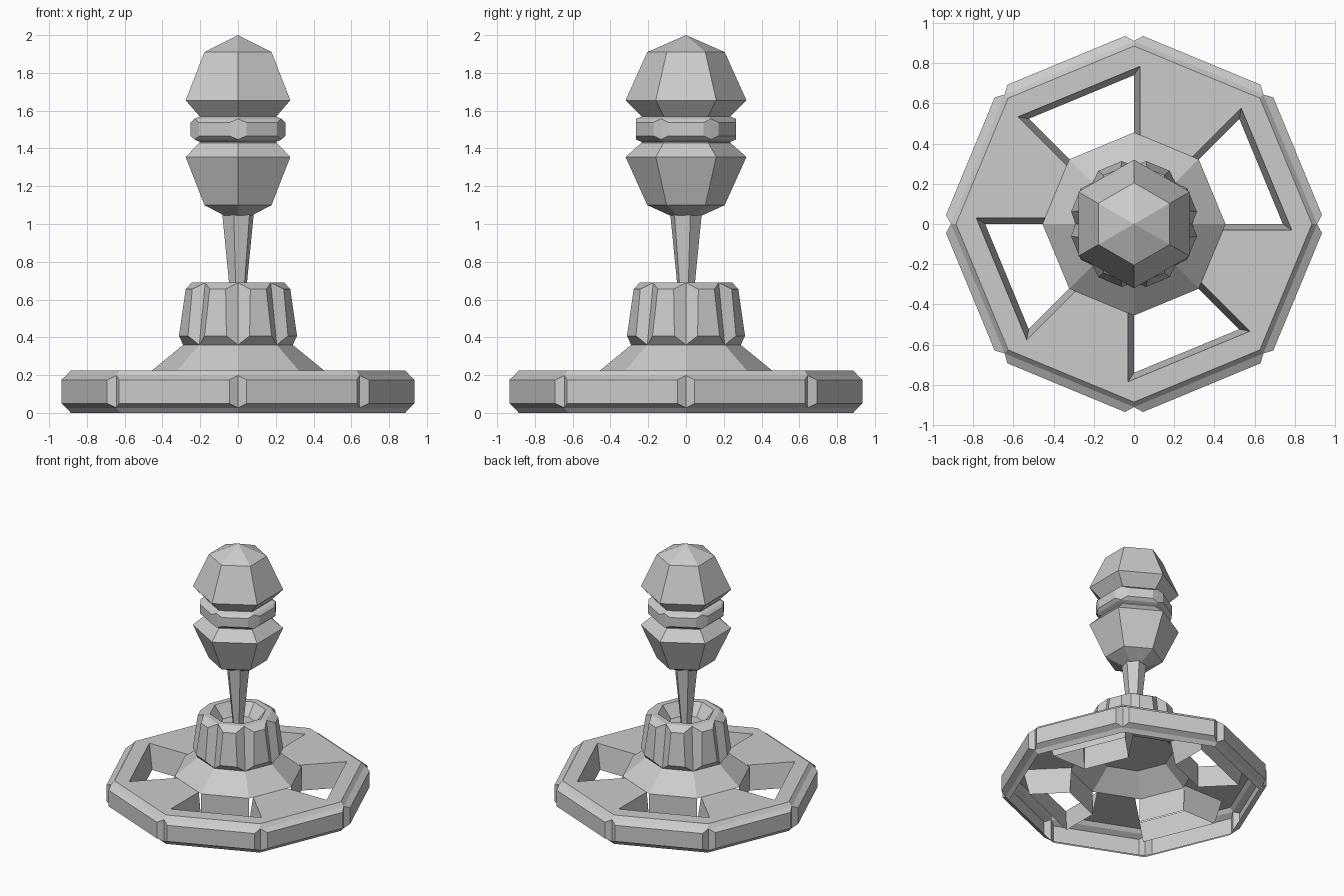
import bpy, bmesh
from math import sin, cos, pi, radians
from mathutils import Vector

cube = bpy.data.objects.get("Cube")
if cube:
    bpy.data.objects.remove(cube)

grey = bpy.data.materials.new("plain grey")
grey.use_nodes = True
colour = (0.6, 0.6, 0.6, 1)
grey.diffuse_color = colour
grey.node_tree.nodes["Principled BSDF"].inputs["Base Color"].default_value = colour


def polar(r, degrees, z):
    a = radians(degrees)
    return Vector((r * cos(a), r * sin(a), z))


def finish(name, bm):
    bmesh.ops.remove_doubles(bm, verts=bm.verts, dist=0.0005)
    bmesh.ops.recalc_face_normals(bm, faces=bm.faces)
    mesh = bpy.data.meshes.new(name)
    bm.to_mesh(mesh)
    bm.free()
    mesh.materials.append(grey)
    obj = bpy.data.objects.new(name, mesh)
    bpy.context.collection.objects.link(obj)
    return obj


def face(bm, points):
    return bm.faces.new([bm.verts.new(p) for p in points])


def raise_lobe(bm, quad, out, side, rise):
    """Replace one wall panel by a raised panel with sloping borders."""
    a, b, c, d = quad
    normal = (b - a).cross(d - a).normalized()
    along = (b - a).normalized()
    up = ((d + c) - (a + b)).normalized()
    push = normal * out
    inner = [a + along * side + up * rise, b - along * side + up * rise,
             c - along * side - up * rise, d + along * side - up * rise]
    inner = [p + push for p in inner]
    face(bm, inner)
    for i in range(4):
        j = (i + 1) % 4
        face(bm, [quad[i], quad[j], inner[j], inner[i]])


def loft(bm, sides, turn, rows, lobed=None, lobe=None, caps=(False, False)):
    """Stack polygon rings (radius, height), with raised panels on one band."""
    step = 360 / sides
    for level in range(len(rows) - 1):
        (r0, z0), (r1, z1) = rows[level], rows[level + 1]
        for k in range(sides):
            a0, a1 = turn + k * step, turn + (k + 1) * step
            quad = [polar(r0, a0, z0), polar(r0, a1, z0),
                    polar(r1, a1, z1), polar(r1, a0, z1)]
            if level == lobed:
                raise_lobe(bm, quad, *lobe)
            elif r1 == 0:
                face(bm, quad[:3])
            else:
                face(bm, quad)
    for wanted, (r, z) in zip(caps, (rows[0], rows[-1])):
        if wanted:
            face(bm, [polar(r, turn + k * step, z) for k in range(sides)])


# Octagonal base: panelled rim, and a top plate with four tapered openings
TOP, RIM, HUB, LOW = 0.225, 0.885, 0.455, 0.04
bm = bmesh.new()
loft(bm, 8, 0, [(RIM, 0), (0.91, 0.027), (0.91, 0.198), (RIM, TOP)],
     lobed=1, lobe=(0.04, 0.032, 0.023))
for k in range(4):
    a = 90 * k
    b = a + 45
    c = a + 90
    outer = [polar(0.785, a - 2.2, TOP), polar(0.785, b + 2.2, TOP)]
    inner = [polar(0.44, a - 4, TOP), polar(0.44, b + 4, TOP)]
    # strip of plate outside the opening, then the solid sector beside it
    face(bm, [polar(RIM, a, TOP), polar(RIM, b, TOP), outer[1], outer[0]])
    face(bm, [polar(RIM, b, TOP), polar(RIM, c, TOP), polar(0.785, c - 2.2, TOP),
              polar(0.44, c - 4, TOP), inner[1], outer[1]])
    # walls hanging from the opening
    low_out = [polar(0.74, a, LOW), polar(0.74, b, LOW)]
    low_in = [polar(HUB, a, LOW), polar(HUB, b, LOW)]
    face(bm, [outer[0], outer[1], low_out[1], low_out[0]])
    for i in range(2):
        face(bm, [outer[i], inner[i], low_in[i], low_out[i]])
    face(bm, [polar(HUB, a, TOP), polar(HUB, b, TOP), low_in[1], low_in[0]])
finish("base", bm)

# Conical skirt between base and collar
bm = bmesh.new()
loft(bm, 8, 0, [(HUB, TOP), (0.29, 0.36)])
finish("skirt", bm)

# Fluted collar with a recessed top
bm = bmesh.new()
loft(bm, 8, 0, [(0.29, 0.36), (0.245, 0.69), (0.2, 0.69), (0.13, 0.6)],
     lobed=0, lobe=(0.05, 0.048, 0.042), caps=(True, True))
finish("collar", bm)

# Tapered stem
bm = bmesh.new()
loft(bm, 6, 15, [(0.04, 0.6), (0.088, 1.07)], caps=(True, True))
finish("stem", bm)

# Faceted grip, symmetric halves around a narrow waist
bm = bmesh.new()
loft(bm, 6, 30, [(0.085, 1.045), (0.205, 1.1), (0.32, 1.355), (0.235, 1.43),
                 (0.235, 1.57), (0.32, 1.655), (0.205, 1.91), (0, 2.0)],
     caps=(True, False))
finish("grip", bm)

# Panelled band around the waist
bm = bmesh.new()
loft(bm, 6, 30, [(0.235, 1.435), (0.265, 1.447), (0.265, 1.557), (0.235, 1.568)],
     lobed=1, lobe=(0.022, 0.04, 0.02))
finish("waist_band", bm)
